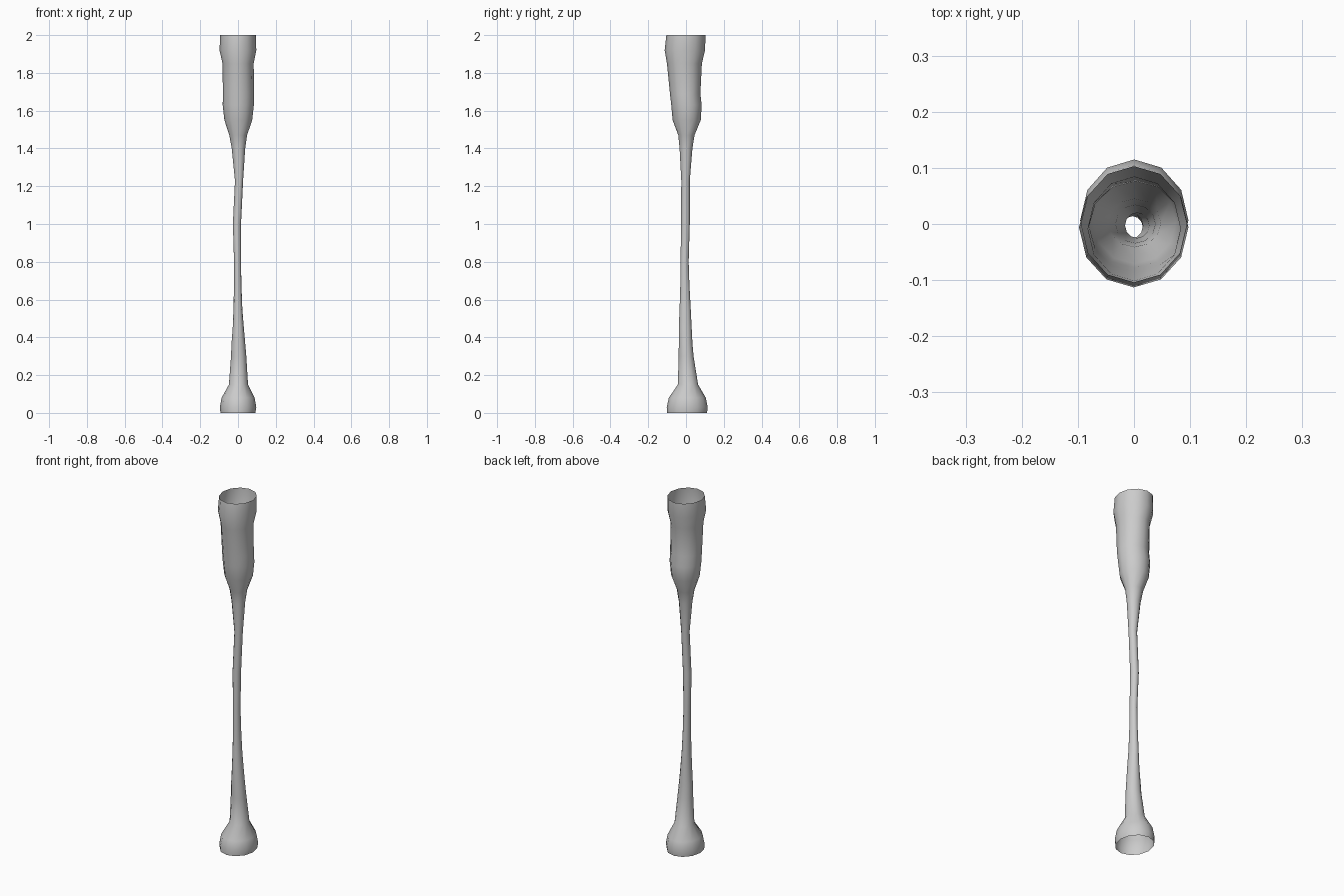
import bpy, bmesh, math

SIDES = 12

# Tube sections: height, then left, right, front and back extents
SECTIONS = [
    (0.00, -.093, .092, -.101, .111),
    (0.03, -.096, .097, -.102, .115),
    (0.08, -.087, .088, -.091, .105),
    (0.15, -.048, .053, -.043, .064),
    (0.30, -.037, .044, -.039, .040),
    (0.37, -.034, .038, -.038, .034),
    (0.45, -.028, .031, -.038, .030),
    (0.55, -.024, .023, -.034, .025),
    (0.68, -.021, .018, -.030, .018),
    (0.80, -.021, .016, -.029, .014),
    (1.00, -.027, .016, -.026, .020),
    (1.23, -.016, .027, -.025, .020),
    (1.40, -.033, .038, -.034, .034),
    (1.47, -.046, .048, -.041, .045),
    (1.55, -.072, .075, -.071, .078),
    (1.63, -.081, .084, -.078, .083),
    (1.69, -.080, .085, -.085, .076),
    (1.85, -.082, .083, -.101, .084),
    (1.92, -.098, .097, -.113, .101),
    (2.00, -.094, .094, -.104, .103),
]

# Hollow tube, open at both ends
bm = bmesh.new()
rings = []
for z, x0, x1, y0, y1 in SECTIONS:
    cx, cy, rx, ry = (x0 + x1) / 2, (y0 + y1) / 2, (x1 - x0) / 2, (y1 - y0) / 2
    ring = []
    for i in range(SIDES):
        a = 2 * math.pi * i / SIDES
        ring.append(bm.verts.new((cx + rx * math.cos(a), cy + ry * math.sin(a), z)))
    rings.append(ring)
for low, high in zip(rings, rings[1:]):
    for i in range(SIDES):
        j = (i + 1) % SIDES
        bm.faces.new((low[i], low[j], high[j], high[i])).smooth = True

mesh = bpy.data.meshes.new("flared_tube")
bm.to_mesh(mesh)
bm.free()
tube = bpy.data.objects.new("flared_tube", mesh)
bpy.context.collection.objects.link(tube)
